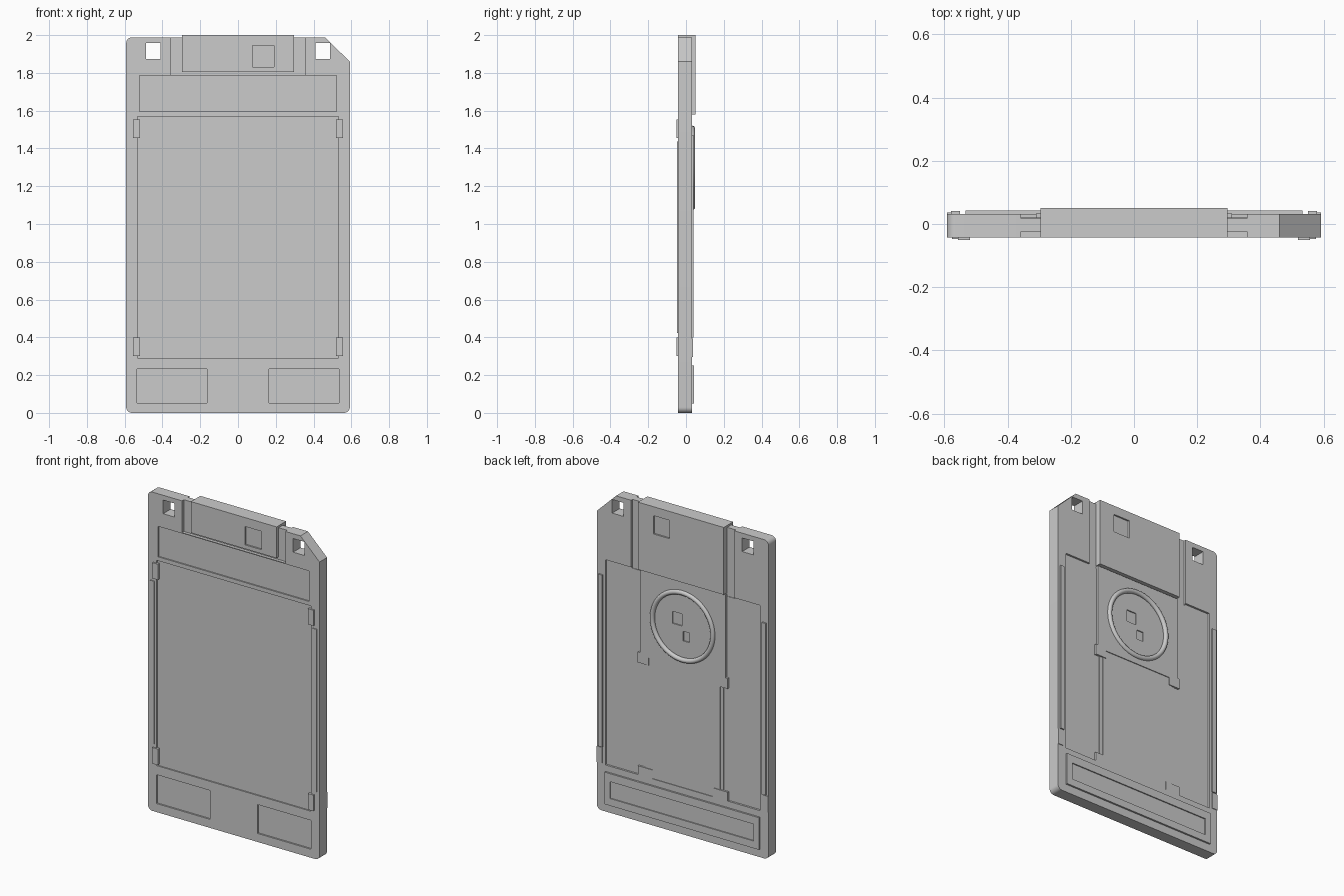
import bpy, bmesh, math

if "Cube" in bpy.data.objects:
    bpy.data.objects.remove(bpy.data.objects["Cube"])

BACK, FRONT = 0.032, -0.042   # main shell faces


def obj_from_bm(name, bm):
    bmesh.ops.recalc_face_normals(bm, faces=bm.faces)
    me = bpy.data.meshes.new(name)
    bm.to_mesh(me)
    bm.free()
    ob = bpy.data.objects.new(name, me)
    bpy.context.collection.objects.link(ob)
    return ob


def prism(name, pts, y0, y1):
    """Extrude an xz outline from y0 to y1."""
    bm = bmesh.new()
    f = bm.faces.new([bm.verts.new((x, y0, z)) for x, z in pts])
    ext = bmesh.ops.extrude_face_region(bm, geom=[f])["geom"]
    bmesh.ops.translate(bm, vec=(0, y1 - y0, 0),
                        verts=[v for v in ext if isinstance(v, bmesh.types.BMVert)])
    return obj_from_bm(name, bm)


def box(name, x0, x1, y0, y1, z0, z1):
    return prism(name, [(x0, z0), (x1, z0), (x1, z1), (x0, z1)], y0, y1)


def boolean(ob, other, op="DIFFERENCE"):
    m = ob.modifiers.new("bool", "BOOLEAN")
    m.object, m.operation, m.solver = other, op, "EXACT"
    bpy.context.view_layer.objects.active = ob
    bpy.ops.object.modifier_apply(modifier=m.name)
    bpy.data.objects.remove(other, do_unlink=True)


def cut(ob, *dims):
    boolean(ob, box("cutter", *dims))


def smooth(ob):
    bpy.ops.object.select_all(action="DESELECT")
    ob.select_set(True)
    bpy.context.view_layer.objects.active = ob
    bpy.ops.object.shade_smooth_by_angle(angle=math.radians(35))


def arc(cx, cz, r, a0):
    return [(cx + r * math.cos(math.radians(a0 + 15 * i)),
             cz + r * math.sin(math.radians(a0 + 15 * i))) for i in range(7)]


# Shell: rounded corners, one clipped corner
W, H, R = 0.592, 1.988, 0.03
outline = (arc(-W + R, R, R, 180) + arc(W - R, R, R, 270)
           + [(W, 1.86), (0.46, H)] + arc(-W + R, H - R, R, 90))
shell = prism("shell", outline, FRONT, BACK)

# Corner through holes
for s in (-1, 1):
    a, b = sorted((s * 0.41, s * 0.487))
    cut(shell, a, b, -0.1, 0.1, 1.873, 1.958)
# Shutter recesses, front and back
cut(shell, -0.357, 0.357, -0.1, -0.023, 1.79, 2.1)
cut(shell, -0.357, 0.357, 0.017, 0.1, 1.56, 2.1)
# Front label strip, main label and lower panels
cut(shell, -0.521, 0.521, -0.1, FRONT + 0.008, 1.595, 1.785)
cut(shell, -0.533, 0.533, -0.1, FRONT + 0.008, 0.29, 1.57)
for s in (-1, 1):
    a, b = sorted((s * 0.165, s * 0.534))
    cut(shell, a, b, -0.1, FRONT + 0.01, 0.053, 0.233)
# Large back recess
cut(shell, -0.533, 0.533, 0.02, 0.1, 0.29, 1.57)
smooth(shell)

# Shutter: a cap wrapping over the top edge, with a window on each side
profile = [(FRONT, 1.805), (FRONT, 2.0), (0.051, 2.0), (0.051, 1.58),
           (0.016, 1.58), (0.016, 1.982), (-0.024, 1.982), (-0.024, 1.805)]
bm = bmesh.new()
f = bm.faces.new([bm.verts.new((-0.296, y, z)) for y, z in profile])
ext = bmesh.ops.extrude_face_region(bm, geom=[f])["geom"]
bmesh.ops.translate(bm, vec=(0.592, 0, 0),
                    verts=[v for v in ext if isinstance(v, bmesh.types.BMVert)])
shutter = obj_from_bm("shutter", bm)
cut(shutter, 0.078, 0.19, -0.1, FRONT + 0.01, 1.83, 1.944)
cut(shutter, 0.078, 0.19, 0.041, 0.1, 1.83, 1.944)

# Back hub panel with two lower tabs
half = [(0.296, 1.575), (0.296, 1.055), (0.31, 1.055), (0.31, 0.99), (0.235, 0.99), (0.235, 1.037)]
hub_panel = prism("hub_panel", half + [(-x, z) for x, z in reversed(half)], 0.012, BACK + 0.001)

# Round hub recess with two drive slots
bpy.ops.mesh.primitive_cylinder_add(vertices=64, radius=0.197, depth=0.1,
                                    location=(0, 0.078, 1.297), rotation=(math.pi / 2, 0, 0))
boolean(hub_panel, bpy.context.object)
cut(hub_panel, 0.008, 0.075, 0.021, 0.1, 1.295, 1.37)
cut(hub_panel, -0.044, 0.0, 0.021, 0.1, 1.205, 1.265)

# Raised hub ring
bpy.ops.mesh.primitive_torus_add(major_segments=64, minor_segments=16, major_radius=0.209,
                                 minor_radius=0.0145, location=(0, 0.033, 1.297),
                                 rotation=(math.pi / 2, 0, 0))
hub_ring = bpy.context.object
hub_ring.name = "hub_ring"
smooth(hub_ring)

# Slide track under the hub panel
box("track_base", -0.276, 0.276, 0.012, 0.024, 0.28, 1.05)
box("track_plate", -0.255, 0.255, 0.012, 0.028, 0.28, 1.05)

# Raised lower back plate with a sunken label
back_plate = box("lower_back_plate", -0.533, 0.533, 0.025, 0.043, 0.05, 0.25)
cut(back_plate, -0.495, 0.495, 0.036, 0.1, 0.095, 0.2)

# Mirrored small parts: grips, clips and track stops
for side, s in (("left", -1), ("right", 1)):
    def pair(name, xa, xb, *rest):
        a, b = sorted((s * xa, s * xb))
        box(f"{name}_{side}", a, b, *rest)
    pair("front_grip", 0.546, 0.575, -0.047, -0.03, 0.423, 1.437)
    pair("back_grip", 0.55, 0.578, 0.02, 0.041, 0.40, 1.472)
    pair("upper_clip", 0.518, 0.556, -0.051, -0.03, 1.455, 1.553)
    pair("lower_clip", 0.518, 0.556, -0.051, -0.03, 0.30, 0.40)
    pair("back_clip", 0.555, 0.591, 0.02, 0.036, 0.295, 0.395)
    pair("track_stop", 0.21, 0.31, 0.012, BACK, 0.28, 0.345)
